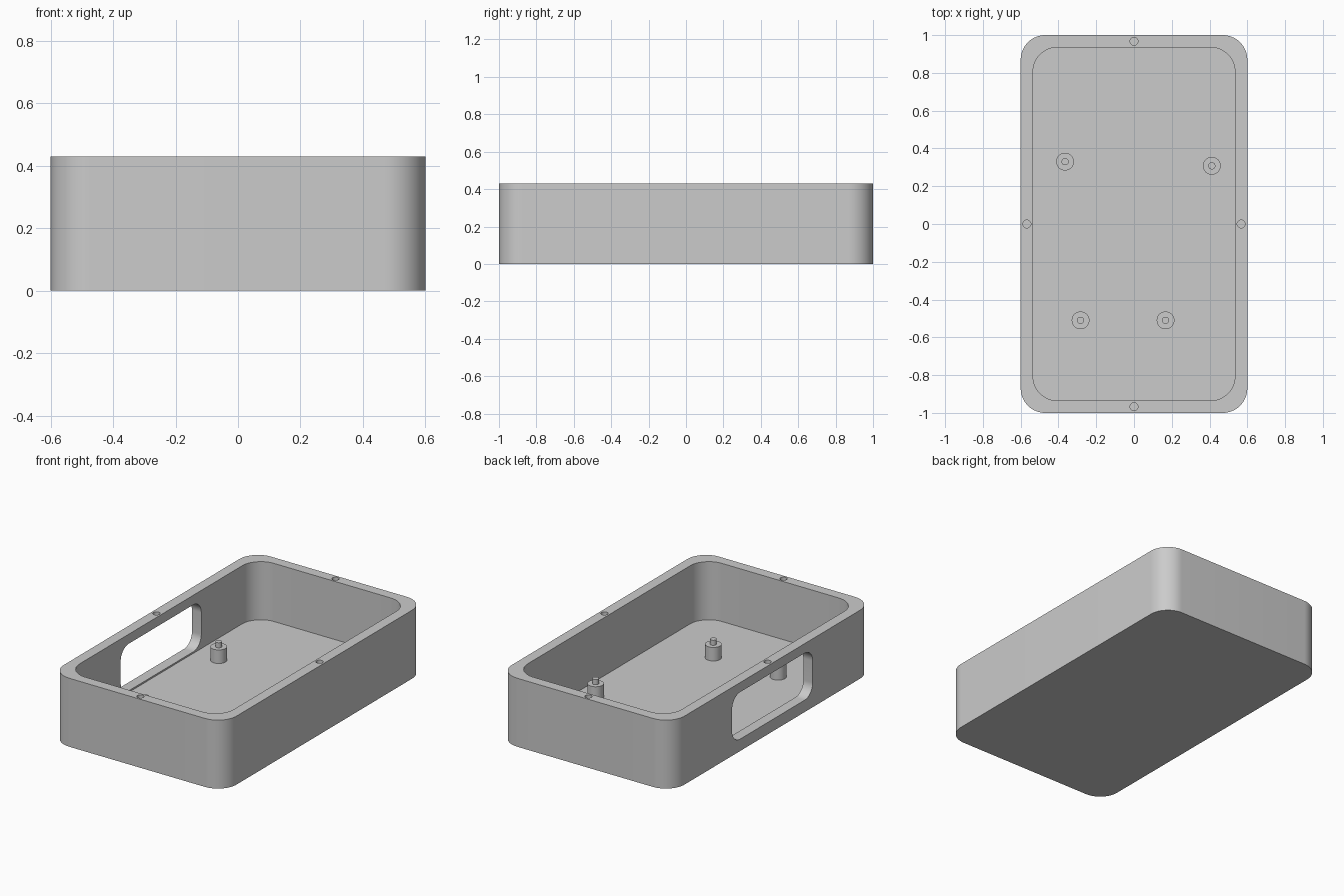
import bpy
import bmesh
from math import cos, sin, pi, radians
from mathutils import Matrix, Vector

cube = bpy.data.objects.get("Cube")
if cube:
    bpy.data.objects.remove(cube, do_unlink=True)

# Overall sizes
WIDTH, LENGTH, HEIGHT = 1.2, 2.0, 0.43
WALL, FLOOR, CORNER = 0.065, 0.065, 0.13

grey = bpy.data.materials.new("plain grey")
grey.use_nodes = True
grey.diffuse_color = (0.6, 0.6, 0.6, 1)
grey.node_tree.nodes["Principled BSDF"].inputs["Base Color"].default_value = (0.6, 0.6, 0.6, 1)


def add_object(name, bm):
    bmesh.ops.recalc_face_normals(bm, faces=bm.faces)
    mesh = bpy.data.meshes.new(name)
    bm.to_mesh(mesh)
    bm.free()
    mesh.materials.append(grey)
    obj = bpy.data.objects.new(name, mesh)
    bpy.context.collection.objects.link(obj)
    return obj


def rounded_prism(name, size_x, size_y, radius, z0, z1, transform=None, steps=16):
    """Rounded rectangle extruded from z0 to z1."""
    bm = bmesh.new()
    outline = []
    for quarter, (sx, sy) in enumerate([(1, 1), (-1, 1), (-1, -1), (1, -1)]):
        cx, cy = sx * (size_x / 2 - radius), sy * (size_y / 2 - radius)
        for i in range(steps + 1):
            a = (quarter + i / steps) * pi / 2
            outline.append(bm.verts.new((cx + radius * cos(a), cy + radius * sin(a), z0)))
    base = bm.faces.new(outline)
    top = bmesh.ops.extrude_face_region(bm, geom=[base])
    moved = [v for v in top["geom"] if isinstance(v, bmesh.types.BMVert)]
    bmesh.ops.translate(bm, verts=moved, vec=(0, 0, z1 - z0))
    if transform:
        bm.transform(transform)
    return add_object(name, bm)


def lathe(name, profile, location, segments=32):
    """Turn an (r, z) profile that starts and ends on the axis."""
    bm = bmesh.new()
    verts = [bm.verts.new((r, 0, z)) for r, z in profile]
    edges = [bm.edges.new(pair) for pair in zip(verts, verts[1:])]
    bmesh.ops.spin(bm, geom=verts + edges, cent=(0, 0, 0), axis=(0, 0, 1),
                   angle=2 * pi, steps=segments)
    bmesh.ops.remove_doubles(bm, verts=bm.verts, dist=0.0001)
    bmesh.ops.translate(bm, verts=bm.verts, vec=Vector(location))
    return add_object(name, bm)


def select_only(obj):
    bpy.ops.object.select_all(action="DESELECT")
    obj.select_set(True)
    bpy.context.view_layer.objects.active = obj


def cut(obj, cutter):
    cutter.hide_render = True
    mod = obj.modifiers.new("cut", "BOOLEAN")
    mod.operation = "DIFFERENCE"
    mod.solver = "EXACT"
    mod.object = cutter
    select_only(obj)
    bpy.ops.object.modifier_apply(modifier=mod.name)
    bpy.data.objects.remove(cutter, do_unlink=True)


def shade(obj):
    select_only(obj)
    bpy.ops.object.shade_smooth_by_angle(angle=radians(30))


# Open case with a hollow inside
case = rounded_prism("case", WIDTH, LENGTH, CORNER, 0, HEIGHT)
cut(case, rounded_prism("cavity_cutter", WIDTH - 2 * WALL, LENGTH - 2 * WALL,
                        CORNER, FLOOR, HEIGHT + 0.2))

# Rounded opening through one long wall
window_bottom, window_top = 0.075, 0.37
window_place = (Matrix.Translation((-WIDTH / 2, 0, (window_bottom + window_top) / 2))
                @ Matrix.Rotation(radians(90), 4, "Y"))
cut(case, rounded_prism("window_cutter", window_top - window_bottom, 0.8, 0.08,
                        -0.15, 0.15, window_place))

# Screw holes in the rim, one in the middle of each wall
hole_profile = [(0, -0.1), (0.021, -0.1), (0.021, 0.05), (0, 0.05)]
for x, y in [(0.567, 0), (-0.567, 0), (0, 0.967), (0, -0.967)]:
    cut(case, lathe("hole_cutter", hole_profile, (x, y, HEIGHT)))
shade(case)

# Stepped mounting posts on the floor
post_profile = [(0, -0.01), (0.047, -0.01), (0.047, 0.085), (0.019, 0.085),
                (0.019, 0.117), (0, 0.117)]
posts = {"back_right": (-0.365, 0.33), "back_left": (0.412, 0.308),
         "front_right": (-0.283, -0.51), "front_left": (0.167, -0.51)}
for place, (x, y) in posts.items():
    shade(lathe(place + "_post", post_profile, (x, y, FLOOR)))
